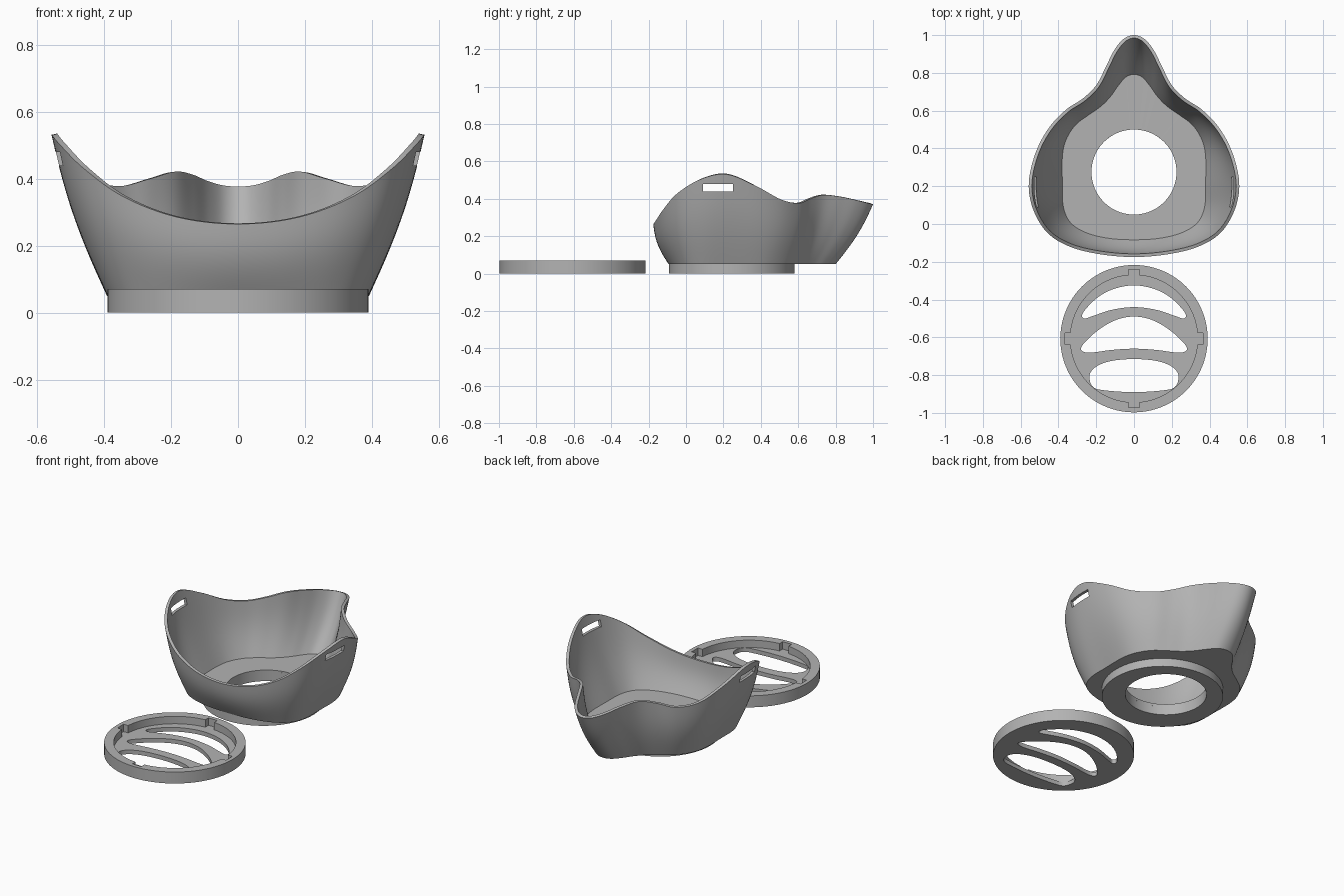
import bpy
import bmesh
from math import sin, cos, pi, asin
from mathutils import Vector

cube = bpy.data.objects.get("Cube")
if cube:
    bpy.data.objects.remove(cube)

grey = bpy.data.materials.new("plain grey")
grey.use_nodes = True
colour = (0.45, 0.45, 0.45, 1)
grey.diffuse_color = colour
grey.node_tree.nodes["Principled BSDF"].inputs["Base Color"].default_value = colour


def make_object(name, bm):
    mesh = bpy.data.meshes.new(name)
    bm.to_mesh(mesh)
    bm.free()
    mesh.materials.append(grey)
    obj = bpy.data.objects.new(name, mesh)
    bpy.context.collection.objects.link(obj)
    return obj


def activate(obj):
    bpy.ops.object.select_all(action="DESELECT")
    obj.select_set(True)
    bpy.context.view_layer.objects.active = obj


def mirrored_spline(half, flipped, steps):
    """Closed smooth curve through half an outline and its mirror image."""
    other = [[-v if i in flipped else v for i, v in enumerate(p)] for p in half[-2:0:-1]]
    pts = [Vector(p) for p in list(half) + other]
    n = len(pts)
    curve = []
    for i in range(n):
        a, b, c, d = (pts[(i + j) % n] for j in (-1, 0, 1, 2))
        for s in range(steps):
            t = s / steps
            curve.append(b + (c - a) * (t / 2) + (2 * a - 5 * b + 4 * c - d) * (t * t / 2)
                         + (3 * b - a - 3 * c + d) * (t ** 3 / 2))
    return curve


def prism(name, outline, low, high):
    bm = bmesh.new()
    face = bm.faces.new([bm.verts.new((p[0], p[1], low)) for p in outline])
    top = bmesh.ops.extrude_face_region(bm, geom=[face])["geom"]
    bmesh.ops.translate(bm, vec=(0, 0, high - low),
                        verts=[v for v in top if isinstance(v, bmesh.types.BMVert)])
    bmesh.ops.recalc_face_normals(bm, faces=bm.faces)
    return make_object(name, bm)


def circle(y, radius, count=128):
    return [(radius * cos(2 * pi * k / count), y + radius * sin(2 * pi * k / count))
            for k in range(count)]


def cut(obj, cutter):
    mod = obj.modifiers.new("cut", "BOOLEAN")
    mod.operation = "DIFFERENCE"
    mod.solver = "EXACT"
    mod.object = cutter
    activate(obj)
    bpy.ops.object.modifier_apply(modifier=mod.name)
    bpy.data.objects.remove(cutter)


def smooth(obj):
    activate(obj)
    bpy.ops.object.shade_smooth_by_angle(angle=pi / 6)


# Mask shell: rim x, y, z paired with base x, y, from nose to chin
HOLE_Y, HOLE_R, FLOOR = 0.275, 0.225, 0.05
sections = [
    (0, 1, .37, 0, .8), (.055, .98, .375, .05, .785), (.105, .92, .39, .095, .735),
    (.15, .83, .41, .135, .68), (.2, .735, .42, .185, .63), (.27, .665, .4, .25, .585),
    (.36, .605, .377, .32, .53), (.45, .51, .395, .37, .45), (.52, .38, .465, .39, .36),
    (.557, .22, .53, .39, .22), (.535, .08, .505, .385, .09), (.46, -.045, .43, .345, 0),
    (.34, -.12, .345, .26, -.055), (.18, -.16, .285, .14, -.085), (0, -.175, .265, 0, -.093)]
ROWS = 14
bm = bmesh.new()
columns = []
for p in mirrored_spline(sections, (0, 3), 6):
    rim = Vector(p[:3])
    base = Vector((p[3], p[4], FLOOR))
    centre = Vector((0, HOLE_Y, FLOOR))
    bulge = Vector((rim.x - base.x, rim.y - base.y, 0)).normalized() * 0.018
    column = [centre + (base - centre).normalized() * HOLE_R]
    for r in range(ROWS + 1):
        t = r / ROWS
        column.append(base.lerp(rim, t) + bulge * sin(pi * t))
    columns.append([bm.verts.new(v) for v in column])
for k, here in enumerate(columns):
    after = columns[(k + 1) % len(columns)]
    for r in range(ROWS + 1):
        bm.faces.new((here[r], here[r + 1], after[r + 1], after[r]))
shell = make_object("mask_shell", bm)
solid = shell.modifiers.new("wall", "SOLIDIFY")
solid.thickness = 0.017
solid.offset = -1
solid.use_even_offset = True
activate(shell)
bpy.ops.object.modifier_apply(modifier=solid.name)

# Strap slots through both cheeks
cut(shell, prism("strap_slot_cutter", [(-1, .09), (1, .09), (1, .25), (-1, .25)], .44, .48))
smooth(shell)

# Collar under the mask
collar = prism("filter_collar", circle(0.245, 0.335), 0, 0.058)
cut(collar, prism("collar_hole_cutter", circle(HOLE_Y, HOLE_R), -1, 1))
smooth(collar)

# Filter cap with a notched recess
CAP_Y, RECESS_R, NOTCH_R, NOTCH_HALF = -0.607, 0.337, 0.367, 0.03
cap = prism("filter_cap", circle(CAP_Y, 0.39), 0, 0.07)
recess = []
inner, outer = asin(NOTCH_HALF / RECESS_R), asin(NOTCH_HALF / NOTCH_R)
for quarter in range(4):
    spans = [(NOTCH_R, -outer), (NOTCH_R, outer)]
    spans += [(RECESS_R, inner + (pi / 2 - 2 * inner) * s / 24) for s in range(25)]
    for radius, angle in spans:
        angle += quarter * pi / 2
        recess.append((radius * cos(angle), CAP_Y + radius * sin(angle)))
cut(cap, prism("recess_cutter", recess, 0.025, 1))

# Curved vents through the cap floor
vents = [
    [(0, -.325), (.11, -.345), (.2, -.395), (.27, -.47), (.265, -.5), (.22, -.488),
     (.12, -.455), (0, -.44)],
    [(0, -.49), (.1, -.51), (.2, -.57), (.275, -.645), (.27, -.675), (.22, -.68),
     (.12, -.667), (0, -.66)],
    [(0, -.715), (.12, -.725), (.2, -.755), (.235, -.8), (.22, -.86), (.16, -.88), (0, -.89)]]
for half in vents:
    cut(cap, prism("vent_cutter", mirrored_spline(half, (0,), 8), -1, 0.035))
smooth(cap)
